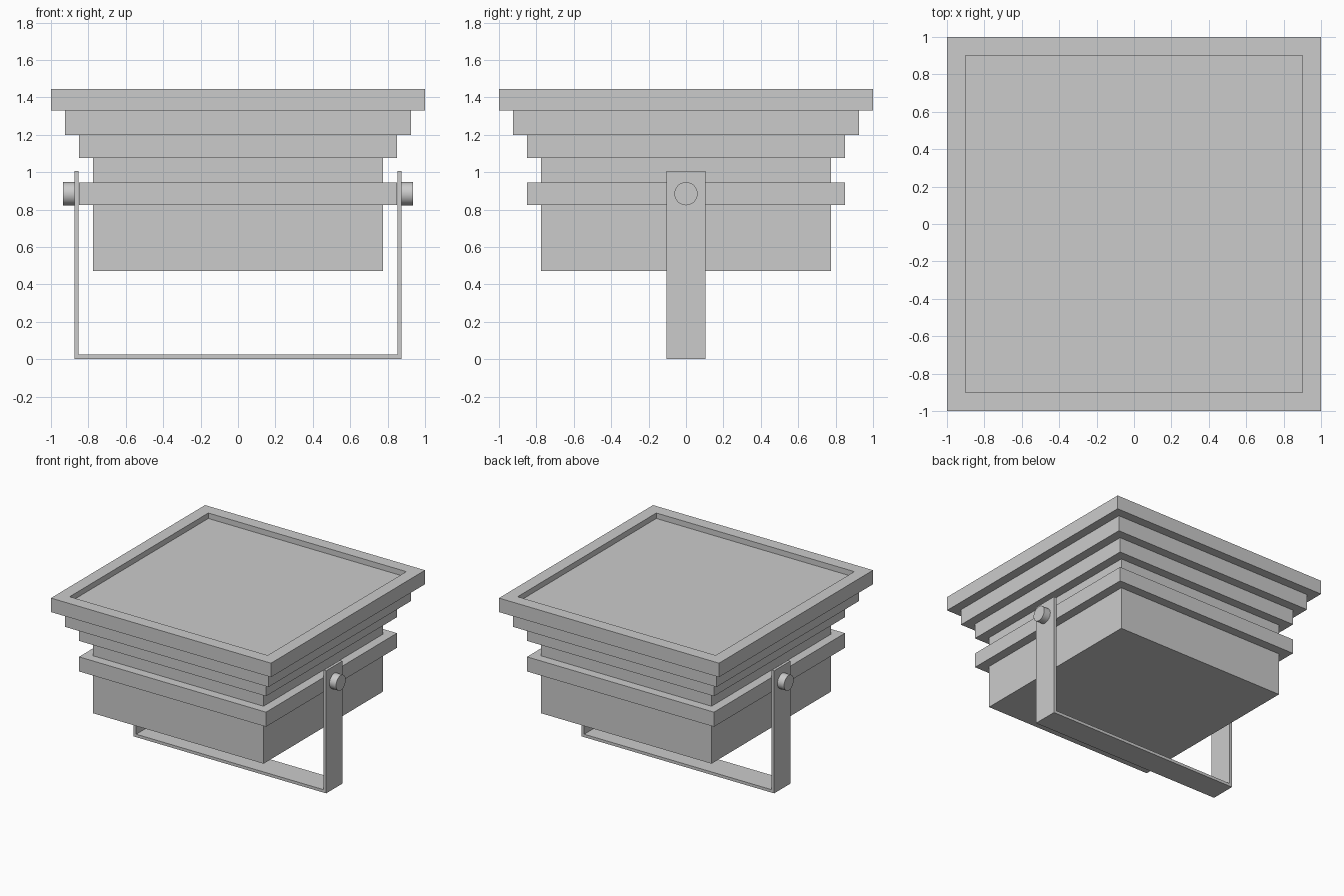
import bpy, bmesh, math

if "Cube" in bpy.data.objects:
    bpy.data.objects.remove(bpy.data.objects["Cube"])


def finish(name, bm):
    bmesh.ops.recalc_face_normals(bm, faces=bm.faces)
    mesh = bpy.data.meshes.new(name)
    bm.to_mesh(mesh)
    bm.free()
    obj = bpy.data.objects.new(name, mesh)
    bpy.context.collection.objects.link(obj)
    return obj


def square_loft(name, profile):
    """Sweep a (half width, z) profile round a square and cap both ends."""
    bm = bmesh.new()
    rings = [[bm.verts.new((sx * w, sy * w, z))
              for sx, sy in ((-1, -1), (1, -1), (1, 1), (-1, 1))]
             for w, z in profile]
    for a, b in zip(rings, rings[1:]):
        for i in range(4):
            j = (i + 1) % 4
            bm.faces.new((a[i], a[j], b[j], b[i]))
    bm.faces.new(rings[0])
    bm.faces.new(rings[-1])
    return finish(name, bm)


# Lamp housing: body, collar, widening steps, and rim with recessed lens face
square_loft("lamp_housing", [
    (0.775, 0.473),
    (0.775, 0.825), (0.85, 0.825), (0.85, 0.945), (0.775, 0.945),
    (0.775, 1.076), (0.85, 1.076), (0.85, 1.20),
    (0.925, 1.20), (0.925, 1.33),
    (1.0, 1.33), (1.0, 1.445),
    (0.90, 1.445), (0.90, 1.40),
])

# U-shaped mounting bracket: flat profile extruded along y
outer, inner, top, base, half = 0.875, 0.852, 1.007, 0.024, 0.105
outline = [(-outer, 0), (outer, 0), (outer, top), (inner, top),
           (inner, base), (-inner, base), (-inner, top), (-outer, top)]
bm = bmesh.new()
face = bm.faces.new([bm.verts.new((x, -half, z)) for x, z in outline])
side = bmesh.ops.extrude_face_region(bm, geom=[face], use_keep_orig=True)
bmesh.ops.translate(bm, vec=(0, 2 * half, 0),
                    verts=[v for v in side["geom"] if isinstance(v, bmesh.types.BMVert)])
finish("mounting_bracket", bm)

# Pivot knobs on both arms
for label, s in (("left", -1), ("right", 1)):
    bpy.ops.mesh.primitive_cylinder_add(
        vertices=32, radius=0.062, depth=0.07,
        location=(s * 0.90, 0, 0.885), rotation=(0, math.pi / 2, 0))
    bpy.context.object.name = label + "_pivot_knob"
    bpy.ops.object.shade_smooth_by_angle(angle=math.radians(30))
